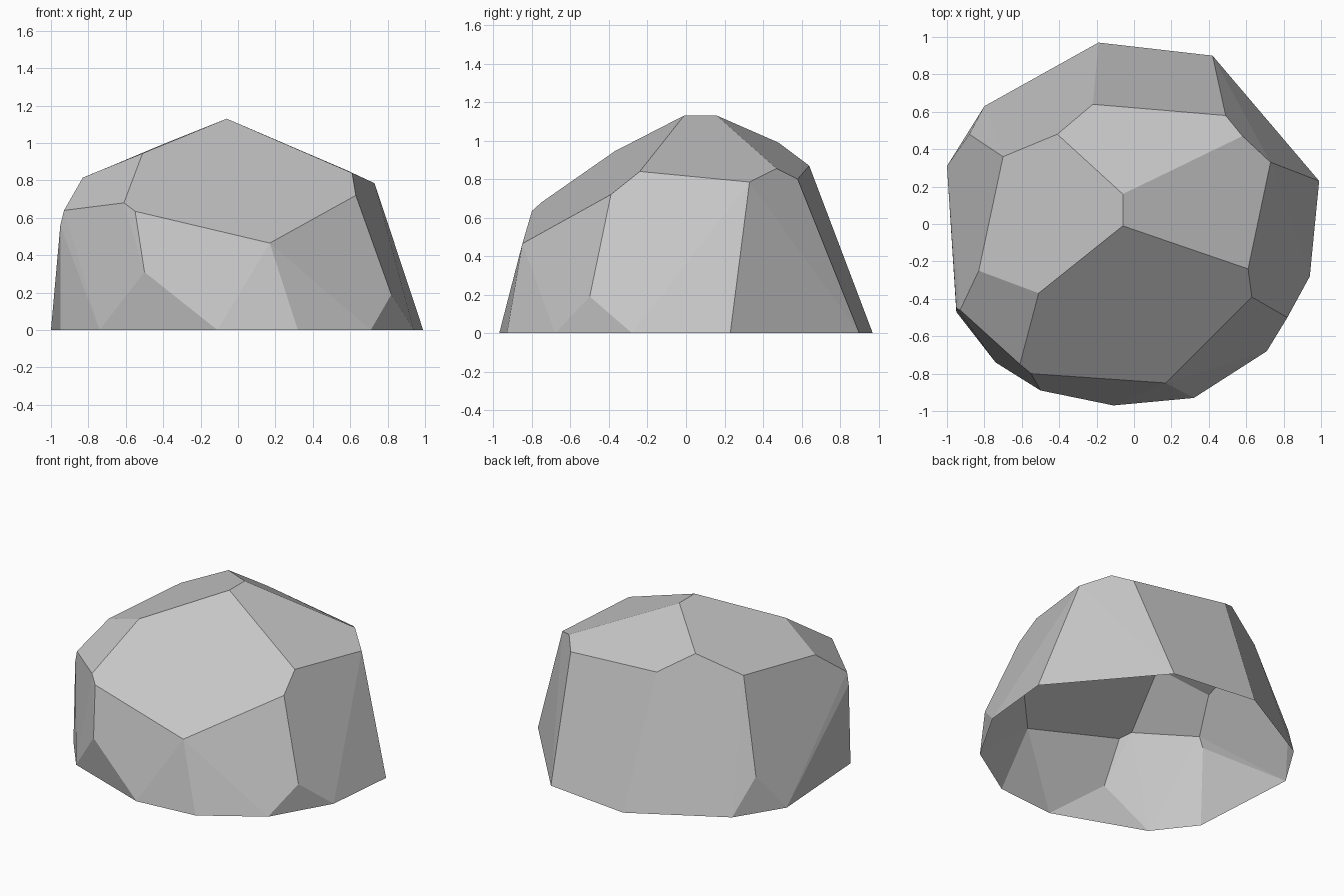
import bpy
import bmesh
from math import radians

# Remove only the default object
default_cube = bpy.data.objects.get("Cube")
if default_cube:
    bpy.data.objects.remove(default_cube, do_unlink=True)


def flat_material(name, grey):
    """Plain single-colour material for viewport and render."""
    material = bpy.data.materials.new(name)
    material.use_nodes = True
    colour = (grey, grey, grey, 1)
    material.diffuse_color = colour
    shader = material.node_tree.nodes["Principled BSDF"]
    shader.inputs["Base Color"].default_value = colour
    shader.inputs["Roughness"].default_value = 1
    return material


def faceted_boulder(name, corners, material):
    """Wrap corners in a chiselled shell, open on the ground side."""
    bm = bmesh.new()
    for corner in corners:
        bm.verts.new(corner)
    hull = bmesh.ops.convex_hull(bm, input=bm.verts[:])
    unused = [item for item in hull["geom_interior"] + hull["geom_unused"]
              if isinstance(item, bmesh.types.BMVert)]
    bmesh.ops.delete(bm, geom=list(set(unused)), context="VERTS")
    bmesh.ops.recalc_face_normals(bm, faces=bm.faces[:])

    # Leave the underside open
    underside = [face for face in bm.faces
                 if all(vert.co.z < 0.001 for vert in face.verts)]
    bmesh.ops.delete(bm, geom=underside, context="FACES")

    # Join the hull triangles into broad flat facets
    bmesh.ops.dissolve_limit(bm, angle_limit=radians(3),
                             verts=bm.verts[:], edges=bm.edges[:])
    for face in bm.faces:
        face.smooth = False

    mesh = bpy.data.meshes.new(name)
    bm.to_mesh(mesh)
    bm.free()
    mesh.materials.append(material)
    boulder = bpy.data.objects.new(name, mesh)
    bpy.context.scene.collection.objects.link(boulder)
    return boulder


# Outline on the ground, anticlockwise
ground_outline = [
    (.99, .23), (.42, .9), (-.19, .97), (-.8, .63), (-1, .31), (-.95, -.47),
    (-.78, -.69), (-.74, -.74), (-.11, -.97), (.32, -.93), (.71, -.68),
    (.94, -.28),
]
# Low chips and the shoulder ring
shoulder = [
    (.82, -.5, .19), (-.5, -.89, .31), (-.88, .48, .25), (-.95, -.45, .56),
    (-.93, -.46, .64), (-.61, -.75, .68), (-.55, -.8, .635), (.17, -.85, .465),
    (.63, -.39, .72), (.61, -.24, .84), (.73, .33, .785), (.58, .47, .855),
    (.49, .58, .8),
]
# Upper slopes and the short ridge
crown = [
    (-.22, .64, .87), (-.41, .48, .99), (-.7, .36, .868), (-.83, -.25, .815),
    (-.51, -.37, .945), (-.06, -.01, 1.13), (-.06, .16, 1.13),
]

stone_grey = flat_material("stone grey", .56)
ground_ring = [(x, y, 0) for x, y in ground_outline]
faceted_boulder("boulder", ground_ring + shoulder + crown, stone_grey)
